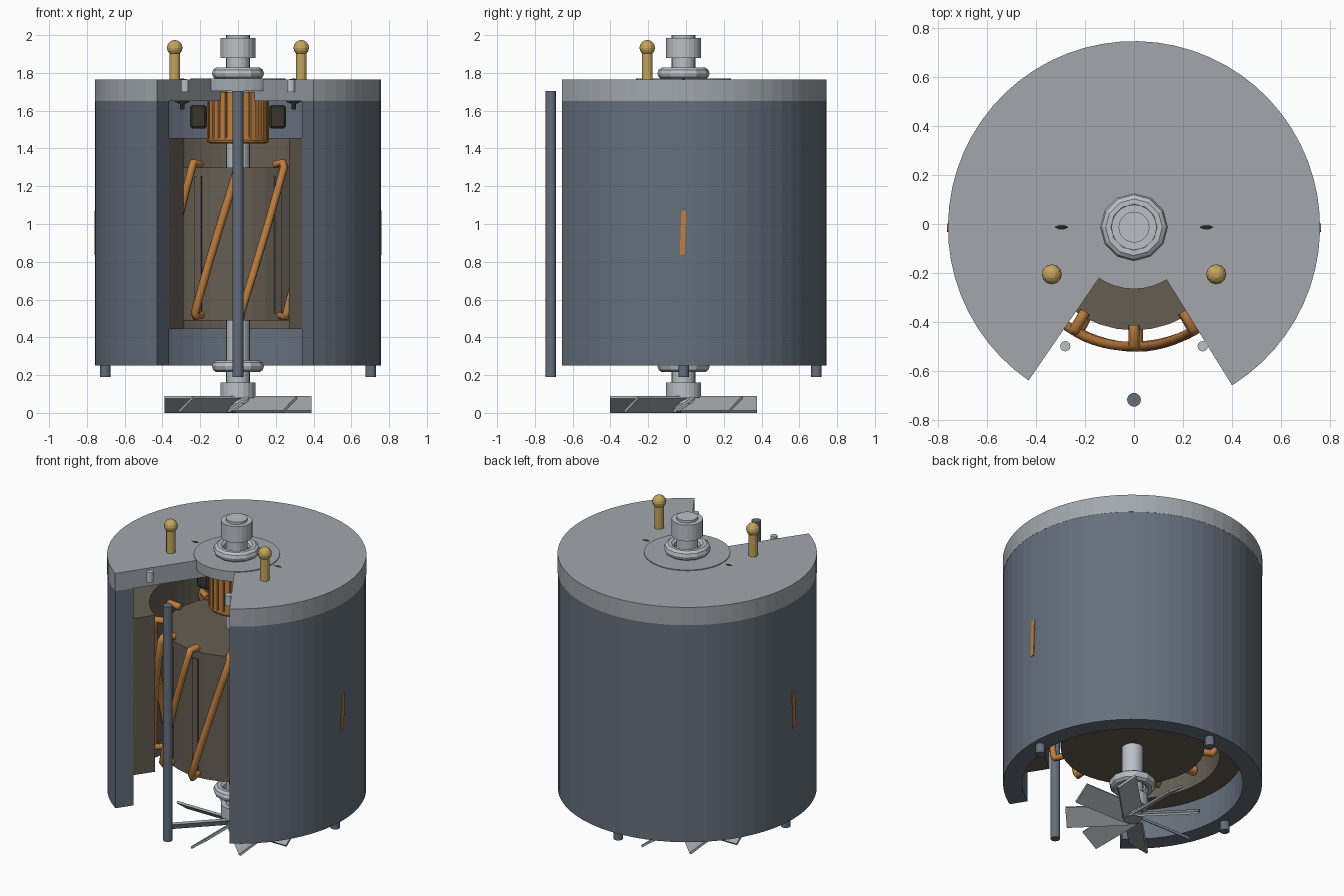
import bpy, bmesh, math
from math import sin, cos, radians, pi
from mathutils import Matrix, Vector

if "Cube" in bpy.data.objects:
    bpy.data.objects.remove(bpy.data.objects["Cube"])

CY = -0.013  # shaft axis lies slightly in front of the origin
A0, A1 = radians(-58.2), radians(235.5)  # solid arc; the rest is the cutaway wedge


def material(name, r, g, b):
    m = bpy.data.materials.new(name)
    m.diffuse_color = (r, g, b, 1)
    m.use_nodes = True
    m.node_tree.nodes["Principled BSDF"].inputs["Base Color"].default_value = m.diffuse_color
    return m


STEEL = material("blue_grey", 0.13, 0.16, 0.20)
LIGHT = material("light_grey", 0.36, 0.39, 0.42)
SHAFT = material("bright_metal", 0.50, 0.53, 0.57)
COPPER = material("copper", 0.52, 0.21, 0.05)
IRON = material("brown_iron", 0.13, 0.11, 0.085)
DARK = material("dark_carbon", 0.04, 0.035, 0.03)
BRASS = material("brass", 0.55, 0.38, 0.11)


def finish(name, bm, mat, smooth=False):
    bmesh.ops.recalc_face_normals(bm, faces=bm.faces)
    me = bpy.data.meshes.new(name)
    bm.to_mesh(me)
    bm.free()
    me.materials.append(mat)
    if smooth:
        me.shade_smooth()
    ob = bpy.data.objects.new(name, me)
    bpy.context.collection.objects.link(ob)
    return ob


def sector(name, r0, r1, z0, z1, mat, n=52):
    """Ring with the wedge missing: a rectangle spun around the shaft."""
    bm = bmesh.new()
    rings = []
    for i in range(n + 1):
        a = A0 + (A1 - A0) * i / n
        rings.append([bm.verts.new((r * cos(a), r * sin(a) + CY, z))
                      for r, z in ((r0, z0), (r1, z0), (r1, z1), (r0, z1))])
    for p, q in zip(rings, rings[1:]):
        for k in range(4):
            bm.faces.new((p[k], p[(k + 1) % 4], q[(k + 1) % 4], q[k]))
    bm.faces.new(rings[0])
    bm.faces.new(rings[-1])
    return finish(name, bm, mat)


def rod(name, x, y, r, z0, z1, mat, n=16):
    bm = bmesh.new()
    bmesh.ops.create_cone(bm, cap_ends=True, segments=n, radius1=r, radius2=r, depth=z1 - z0,
                          matrix=Matrix.Translation((x, y, (z0 + z1) / 2)))
    return finish(name, bm, mat)


def add_box(bm, size, mat4):
    bmesh.ops.create_cube(bm, size=1, matrix=mat4 @ Matrix.Diagonal((*size, 1)))


def around(a):
    return Matrix.Translation((0, CY, 0)) @ Matrix.Rotation(a, 4, 'Z')


def ring(name, loc, major, minor, mat, rot=(0, 0, 0), seg=12, sub=10):
    bpy.ops.mesh.primitive_torus_add(location=loc, rotation=rot, major_radius=major,
                                     minor_radius=minor, major_segments=seg, minor_segments=sub)
    ob = bpy.context.object
    ob.name = name
    ob.data.materials.append(mat)
    return ob


# housing, end cap, magnet ring
sector("housing", 0.645, 0.757, 0.25, 1.65, STEEL)
sector("end_cap", 0.10, 0.758, 1.65, 1.765, LIGHT)
sector("magnet_ring", 0.51, 0.646, 0.445, 1.455, IRON)
rod("cap_boss", 0, CY, 0.252, 1.705, 1.77, LIGHT, 40)

# shaft, couplings and bearing collars
rod("shaft", 0, CY, 0.063, 0.05, 2.0, SHAFT, 20)
rod("upper_coupling", 0, CY, 0.092, 1.88, 1.985, SHAFT, 20)
rod("lower_coupling", 0, CY, 0.092, 0.08, 0.16, SHAFT, 20)
ring("upper_collar", (0, CY, 1.797), 0.105, 0.033, SHAFT)
ring("lower_collar", (0, CY, 0.247), 0.105, 0.033, SHAFT)

# through bolts and cap screws
for i in range(4):
    a = i * pi / 2
    rod("through_bolt", 0.703 * cos(a), 0.703 * sin(a) + CY, 0.028, 0.19, 1.705, STEEL)
for s in (-1, 1):
    rod("cap_screw", s * 0.28, -0.498, 0.021, 1.70, 1.765, SHAFT, 12)

# armature core with slot strips
rod("armature_core", 0, CY, 0.42, 0.49, 1.30, IRON, 36)
bm = bmesh.new()
for i in range(12):
    add_box(bm, (0.02, 0.04, 0.73), around(i * pi / 6) @ Matrix.Translation((0.416, 0, 0.89)))
finish("armature_slots", bm, IRON)

# skewed armature windings
cu = bpy.data.curves.new("windings", 'CURVE')
cu.dimensions = '3D'
cu.bevel_depth = 0.022
cu.bevel_resolution = 1
cu.use_fill_caps = True
for i in range(12):
    top = i * pi / 6
    path = [(0.40, 0, 1.315), (0.475, 0, 1.325)]
    path += [(0.487, -radians(28) * t / 6, 1.30 - 0.77 * t / 6) for t in range(7)]
    path += [(0.475, -radians(28), 0.51), (0.40, -radians(28), 0.52)]
    sp = cu.splines.new('POLY')
    sp.points.add(len(path) - 1)
    for p, (r, d, z) in zip(sp.points, path):
        p.co = (r * cos(top + d), r * sin(top + d) + CY, z, 1)
cu.materials.append(COPPER)
bpy.context.collection.objects.link(bpy.data.objects.new("windings", cu))

# copper strips showing through the housing sides
for s in (-1, 1):
    bm = bmesh.new()
    add_box(bm, (0.02, 0.026, 0.235), Matrix.Translation((s * 0.751, CY - 0.003, 0.953))
            @ Matrix.Rotation(radians(-2), 4, 'X'))
    finish("side_strip", bm, COPPER)

# commutator: core, segments, lower lip
rod("commutator_core", 0, CY, 0.15, 1.45, 1.70, COPPER, 24)
bm = bmesh.new()
for i in range(24):
    add_box(bm, (0.03, 0.032, 0.25), around(i * pi / 12) @ Matrix.Translation((0.15, 0, 1.575)))
finish("commutator_segments", bm, COPPER)
ring("commutator_lip", (0, CY, 1.445), 0.148, 0.018, COPPER, seg=24, sub=8)

# brushes, spring rings, terminals
for s in (-1, 1):
    bm = bmesh.new()
    add_box(bm, (0.09, 0.11, 0.125), Matrix.Translation((s * 0.21, CY, 1.568)))
    bmesh.ops.bevel(bm, geom=bm.edges[:], offset=0.012, segments=1, affect='EDGES')
    finish("brush", bm, DARK)
    ring("brush_spring", (s * 0.295, CY, 1.703), 0.056, 0.012, DARK, (pi / 2, 0, 0), 16, 8)
    rod("spring_hook", s * 0.295, CY, 0.012, 1.605, 1.70, DARK, 8)
    rod("terminal_post", s * 0.335, -0.205, 0.028, 1.735, 1.91, BRASS, 12)
    bm = bmesh.new()
    bmesh.ops.create_uvsphere(bm, u_segments=12, v_segments=8, radius=0.041,
                              matrix=Matrix.Translation((s * 0.335, -0.205, 1.933)))
    finish("terminal_ball", bm, BRASS)

# cooling fan: pitched blades
bm = bmesh.new()
for i in range(8):
    add_box(bm, (0.36, 0.13, 0.014), around(i * pi / 4) @ Matrix.Translation((0.21, 0, 0.0445))
            @ Matrix.Rotation(radians(36), 4, 'X'))
finish("fan_blades", bm, LIGHT)
rod("fan_hub", 0, CY, 0.055, 0.01, 0.09, LIGHT, 16)
